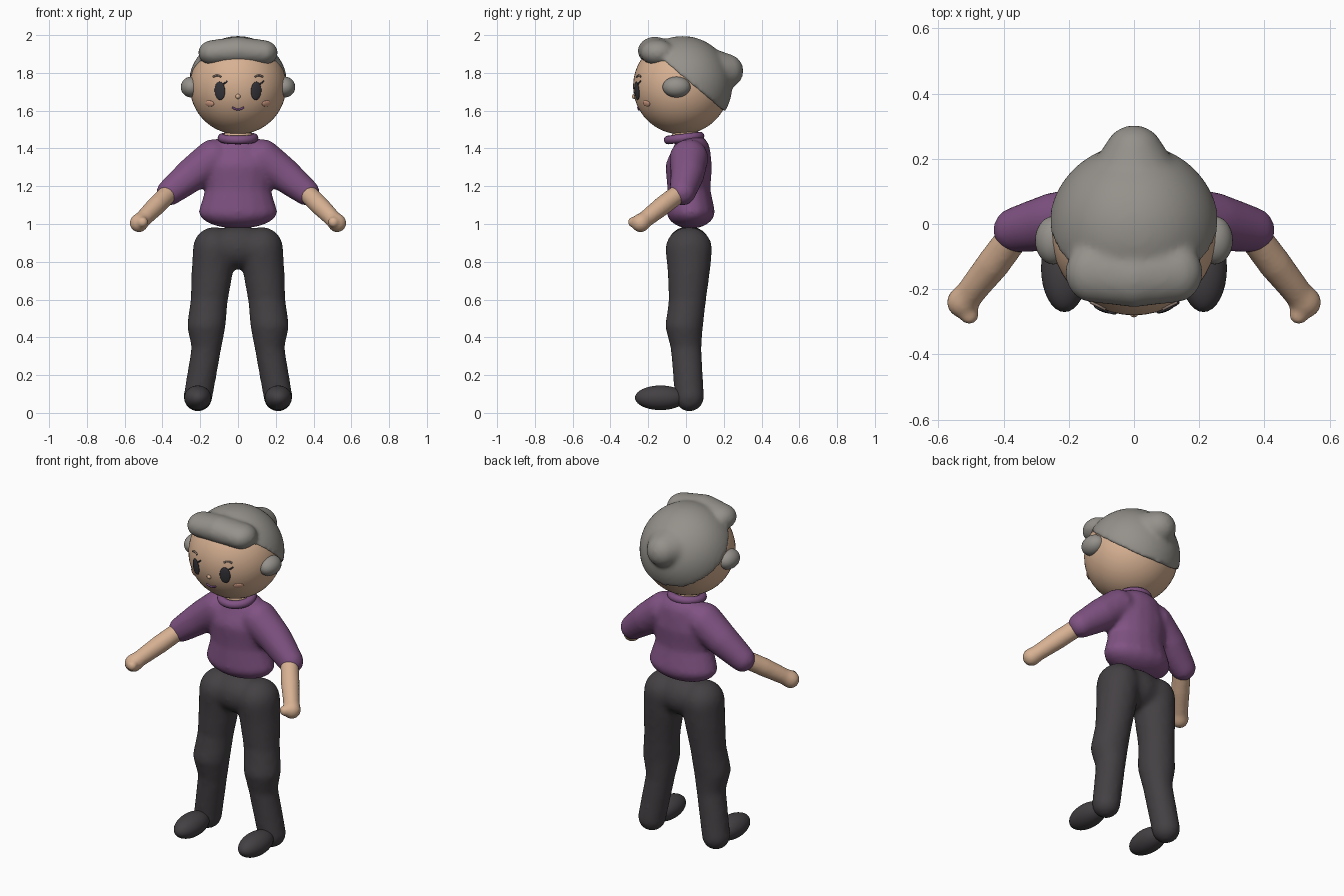
import bpy, bmesh, math
from mathutils import Vector, Matrix

if "Cube" in bpy.data.objects:
    bpy.data.objects.remove(bpy.data.objects["Cube"])


def material(name, rgb):
    m = bpy.data.materials.new(name)
    m.diffuse_color = (*rgb, 1)
    m.use_nodes = True
    m.node_tree.nodes["Principled BSDF"].inputs["Base Color"].default_value = m.diffuse_color
    return m


SKIN = material("skin", (0.68, 0.44, 0.29))
HAIR = material("grey_hair", (0.30, 0.285, 0.26))
SHIRT = material("purple_knit", (0.215, 0.085, 0.225))
PANTS = material("charcoal_cloth", (0.058, 0.052, 0.057))
DARK = material("eye_dark", (0.035, 0.033, 0.04))
BLUSH = material("blush", (0.72, 0.38, 0.26))
LIPS = material("plum_lips", (0.23, 0.09, 0.27))
BROW = material("brow_brown", (0.24, 0.18, 0.15))

HEAD_C, HEAD_R = Vector((0, -0.025, 1.73)), 0.255


def finish(bm, name, mat):
    me = bpy.data.meshes.new(name)
    bm.to_mesh(me)
    bm.free()
    for p in me.polygons:
        p.use_smooth = True
    me.materials.append(mat)
    ob = bpy.data.objects.new(name, me)
    bpy.context.collection.objects.link(ob)
    return ob


def ball(bm, c, r, rot=Matrix(), u=16, v=10):
    mat = Matrix.Translation(c) @ rot @ Matrix.Diagonal((*r, 1))
    return bmesh.ops.create_uvsphere(bm, u_segments=u, v_segments=v, radius=1, matrix=mat)["verts"]


def sweep(bm, keys, side=1, steps=9):
    """Row of ellipsoids between keys (x, y, z, rx, ry, rz)."""
    for a, b in zip(keys, keys[1:]):
        for i in range(steps + 1):
            k = [p + (q - p) * i / steps for p, q in zip(a, b)]
            ball(bm, (side * k[0], k[1], k[2]), k[3:])


def fuse(ob, voxel=0.013, iterations=12):
    """Melt overlapping volumes into one soft skin."""
    m = ob.modifiers.new("fuse", "REMESH")
    m.mode, m.voxel_size, m.use_smooth_shade = "VOXEL", voxel, True
    s = ob.modifiers.new("soften", "SMOOTH")
    s.factor, s.iterations = 0.5, iterations


# Trousers: hips and two legs
bm = bmesh.new()
ball(bm, (0, 0.015, 0.875), (0.19, 0.12, 0.115))
leg = [(0.125, 0.015, 0.87, 0.115, 0.125, 0.115),
       (0.135, 0.015, 0.76, 0.112, 0.115, 0.10),
       (0.152, 0.008, 0.60, 0.10, 0.10, 0.09),
       (0.168, -0.01, 0.46, 0.104, 0.102, 0.06),
       (0.166, 0.0, 0.35, 0.081, 0.084, 0.06),
       (0.212, 0.018, 0.085, 0.078, 0.079, 0.079)]
for s in (1, -1):
    sweep(bm, leg, s)
fuse(finish(bm, "trousers", PANTS))

# Shoes
for s, side in ((1, "left"), (-1, "right")):
    bm = bmesh.new()
    ball(bm, (s * 0.213, -0.135, 0.08), (0.072, 0.135, 0.065), u=32, v=20)
    finish(bm, side + "_shoe", PANTS)

# Sweater: torso, belly roll and sleeves
bm = bmesh.new()
sweep(bm, [(0, 0.025, 1.065, 0.212, 0.13, 0.09),
           (0, 0.015, 1.18, 0.175, 0.115, 0.09),
           (0, 0.015, 1.30, 0.195, 0.125, 0.10),
           (0, 0.03, 1.385, 0.15, 0.10, 0.095)], steps=5)
for s in (1, -1):
    sweep(bm, [(0.13, 0.015, 1.35, 0.10, 0.105, 0.10),
               (0.24, 0.008, 1.265, 0.092, 0.092, 0.092),
               (0.362, -0.018, 1.168, 0.072, 0.072, 0.072)], s)
fuse(finish(bm, "sweater", SHIRT))

# Collar roll
bpy.ops.mesh.primitive_torus_add(location=(0, -0.01, 1.455), rotation=(0.12, 0, 0),
                                 major_segments=40, minor_segments=12,
                                 major_radius=0.085, minor_radius=0.023)
collar = bpy.context.object
collar.name = "collar"
collar.data.materials.append(SHIRT)
bpy.ops.object.shade_smooth()

# Forearms with mitten hands and thumbs
for s, side in ((1, "left"), (-1, "right")):
    bm = bmesh.new()
    sweep(bm, [(0.34, 0.0, 1.19, 0.05, 0.05, 0.05),
               (0.43, -0.12, 1.10, 0.052, 0.052, 0.052),
               (0.505, -0.215, 1.025, 0.045, 0.045, 0.045),
               (0.525, -0.24, 1.005, 0.05, 0.05, 0.05)], s)
    sweep(bm, [(0.52, -0.24, 1.01, 0.035, 0.035, 0.035),
               (0.505, -0.28, 1.01, 0.03, 0.03, 0.03)], s)
    fuse(finish(bm, side + "_forearm", SKIN), 0.01, 8)

# Head and short neck
bm = bmesh.new()
ball(bm, HEAD_C, [HEAD_R] * 3, u=48, v=32)
finish(bm, "head", SKIN)
bm = bmesh.new()
ball(bm, (0, 0, 1.46), (0.075, 0.075, 0.06), u=24, v=12)
finish(bm, "neck", SKIN)

# Hair: skull cap cut on a slant, bun and swept fringe
bm = bmesh.new()
ball(bm, (0, -0.018, 1.732), (0.263, 0.263, 0.263), u=48, v=32)
cut = bmesh.ops.bisect_plane(bm, geom=bm.verts[:] + bm.edges[:] + bm.faces[:],
                             plane_co=(0, 0.04, 1.73), plane_no=(0, 0.25, 0.30),
                             clear_inner=True)
rim = [e for e in cut["geom_cut"] if isinstance(e, bmesh.types.BMEdge)]
bmesh.ops.contextual_create(bm, geom=rim)
sweep(bm, [(0, 0.13, 1.80, 0.15, 0.10, 0.13), (0, 0.21, 1.81, 0.095, 0.095, 0.092)])
for s in (1, -1):
    sweep(bm, [(0, -0.165, 1.917, 0.09, 0.092, 0.075),
               (0.13, -0.15, 1.907, 0.082, 0.092, 0.068)], s)
fuse(finish(bm, "hair", HAIR), 0.0115, 9)

# Side hair buns over the ears
for s, side in ((1, "left"), (-1, "right")):
    bm = bmesh.new()
    ball(bm, (s * 0.247, -0.05, 1.725), (0.056, 0.074, 0.055), u=28, v=18)
    finish(bm, side + "_side_bun", HAIR)


# Face details sit flush on the head surface
def on_head(x, z, lift=0.0):
    dx, dz = x, z - HEAD_C.z
    n = Vector((dx, -math.sqrt(HEAD_R ** 2 - dx * dx - dz * dz), dz)).normalized()
    return HEAD_C + n * (HEAD_R + lift), n


def face_spot(name, mat, x, z, w, h, depth=0.006, roll=0.0):
    p, n = on_head(x, z)
    rot = n.to_track_quat("Z", "Y").to_matrix().to_4x4() @ Matrix.Rotation(roll, 4, "Z")
    bm = bmesh.new()
    ball(bm, p, (w, h, depth), rot, u=24, v=12)
    finish(bm, name, mat)


def face_line(name, mat, pts, r):
    cu = bpy.data.curves.new(name, "CURVE")
    cu.dimensions, cu.bevel_depth, cu.bevel_resolution = "3D", r, 2
    cu.use_fill_caps = True
    sp = cu.splines.new("POLY")
    sp.points.add(len(pts) - 1)
    for p, (x, z) in zip(sp.points, pts):
        p.co = (*on_head(x, z, 0.002)[0], 1)
    cu.materials.append(mat)
    ob = bpy.data.objects.new(name, cu)
    bpy.context.collection.objects.link(ob)


for s, side in ((1, "left"), (-1, "right")):
    ex = s * 0.096
    face_spot(side + "_eye", DARK, ex, 1.705, 0.030, 0.049, 0.008)
    face_line(side + "_lash", DARK, [(ex + 0.018, 1.74), (ex + 0.03, 1.748), (ex + 0.04, 1.757)], 0.004)
    face_spot(side + "_cheek", BLUSH, s * 0.15, 1.638, 0.029, 0.017)
    arc = [(s * (0.088 + 0.0085 * i), 1.779 + 0.007 * math.sin(math.pi * i / 5)) for i in range(6)]
    face_line(side + "_brow", BROW, arc, 0.005)
face_spot("nose", SKIN, 0, 1.675, 0.013, 0.013, 0.012)
smile = [(0.03 * t / 4, 1.607 + 0.012 * (t / 4) ** 2) for t in range(-4, 5)]
face_line("mouth", LIPS, smile, 0.005)
